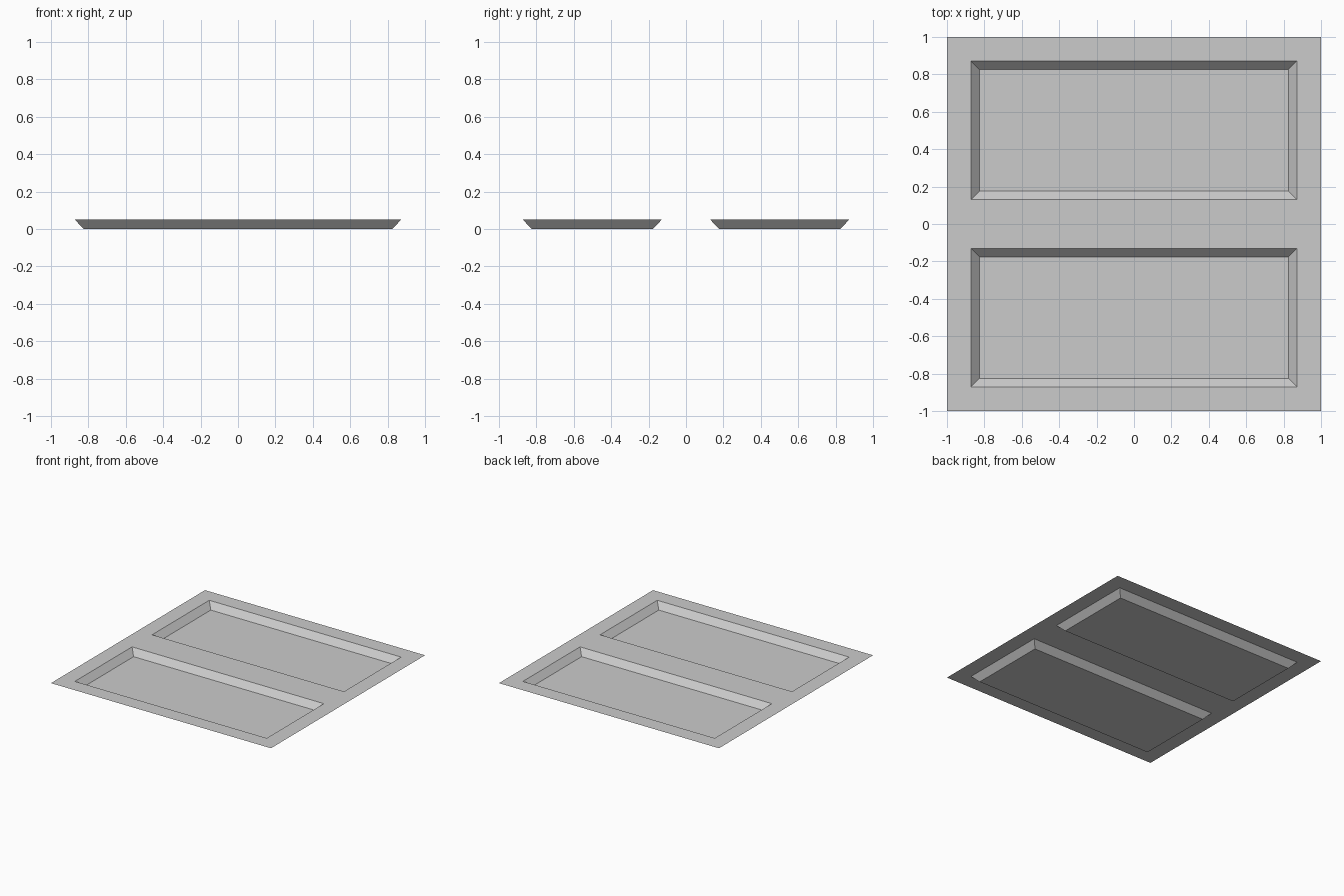
import bpy
import bmesh

cube = bpy.data.objects.get("Cube")
if cube:
    bpy.data.objects.remove(cube, do_unlink=True)

HEIGHT = 0.05   # frame level above the recessed floors
SLOPE = 0.047   # horizontal run of the sloping walls

# Plain grey material
grey = bpy.data.materials.new("light_grey")
grey.use_nodes = True
colour = (0.6, 0.6, 0.6, 1)
grey.diffuse_color = colour
grey.node_tree.nodes["Principled BSDF"].inputs["Base Color"].default_value = colour

# Flat sheet split into a frame and two openings
xs = (-1, -0.872, 0.872, 1)
ys = (-1, -0.872, -0.13, 0.13, 0.872, 1)
bm = bmesh.new()
rows = [[bm.verts.new((x, y, HEIGHT)) for x in xs] for y in ys]
panels = []
for j in range(len(ys) - 1):
    for i in range(len(xs) - 1):
        face = bm.faces.new((rows[j][i], rows[j][i + 1],
                             rows[j + 1][i + 1], rows[j + 1][i]))
        if i == 1 and j in (1, 3):
            panels.append(face)
bm.normal_update()

# Press both panels down with sloping walls
bmesh.ops.inset_individual(bm, faces=panels, thickness=SLOPE, use_even_offset=True)
for panel in panels:
    for vert in panel.verts:
        vert.co.z = 0
bm.normal_update()

mesh = bpy.data.meshes.new("recessed_panel")
bm.to_mesh(mesh)
bm.free()
mesh.materials.append(grey)
bpy.context.collection.objects.link(bpy.data.objects.new("recessed_panel", mesh))
